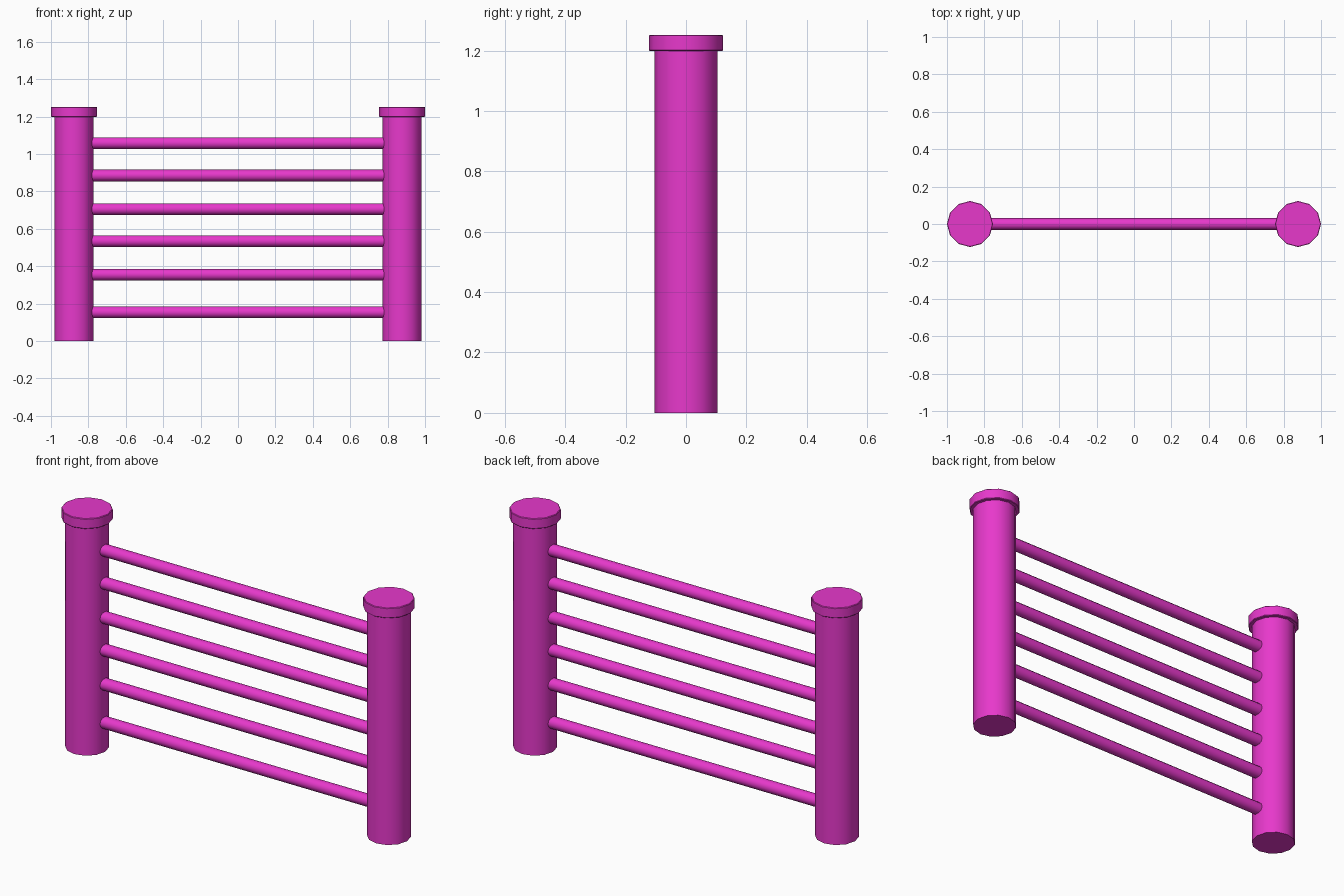
import bpy
from math import radians, pi

if "Cube" in bpy.data.objects:
    bpy.data.objects.remove(bpy.data.objects["Cube"])

mat = bpy.data.materials.new("magenta")
mat.diffuse_color = (0.8, 0.04, 0.6, 1)
mat.use_nodes = True
mat.node_tree.nodes["Principled BSDF"].inputs["Base Color"].default_value = mat.diffuse_color


def cylinder(name, radius, length, loc, rot=(0, 0, 0), sides=12):
    bpy.ops.mesh.primitive_cylinder_add(vertices=sides, radius=radius, depth=length,
                                        location=loc, rotation=rot)
    ob = bpy.context.object
    ob.name = name
    ob.data.materials.append(mat)
    bpy.ops.object.shade_smooth_by_angle(angle=radians(31))
    return ob


# Posts with wider caps
for side, sx in (("left", -1), ("right", 1)):
    x = sx * 0.877
    cylinder(side + "_post", 0.105, 1.2, (x, 0, 0.6))
    cap = cylinder(side + "_cap", 0.123, 0.054, (x, 0, 1.225))
    bevel = cap.modifiers.new("soft_rim", 'BEVEL')
    bevel.width = 0.003
    bevel.segments = 1
    bevel.limit_method = 'ANGLE'
    bevel.angle_limit = radians(60)

# Horizontal rungs
for i, z in enumerate((0.154, 0.355, 0.534, 0.705, 0.885, 1.058)):
    cylinder(f"rung_{i + 1}", 0.031, 1.62, (0, 0, z), (0, pi / 2, 0))
